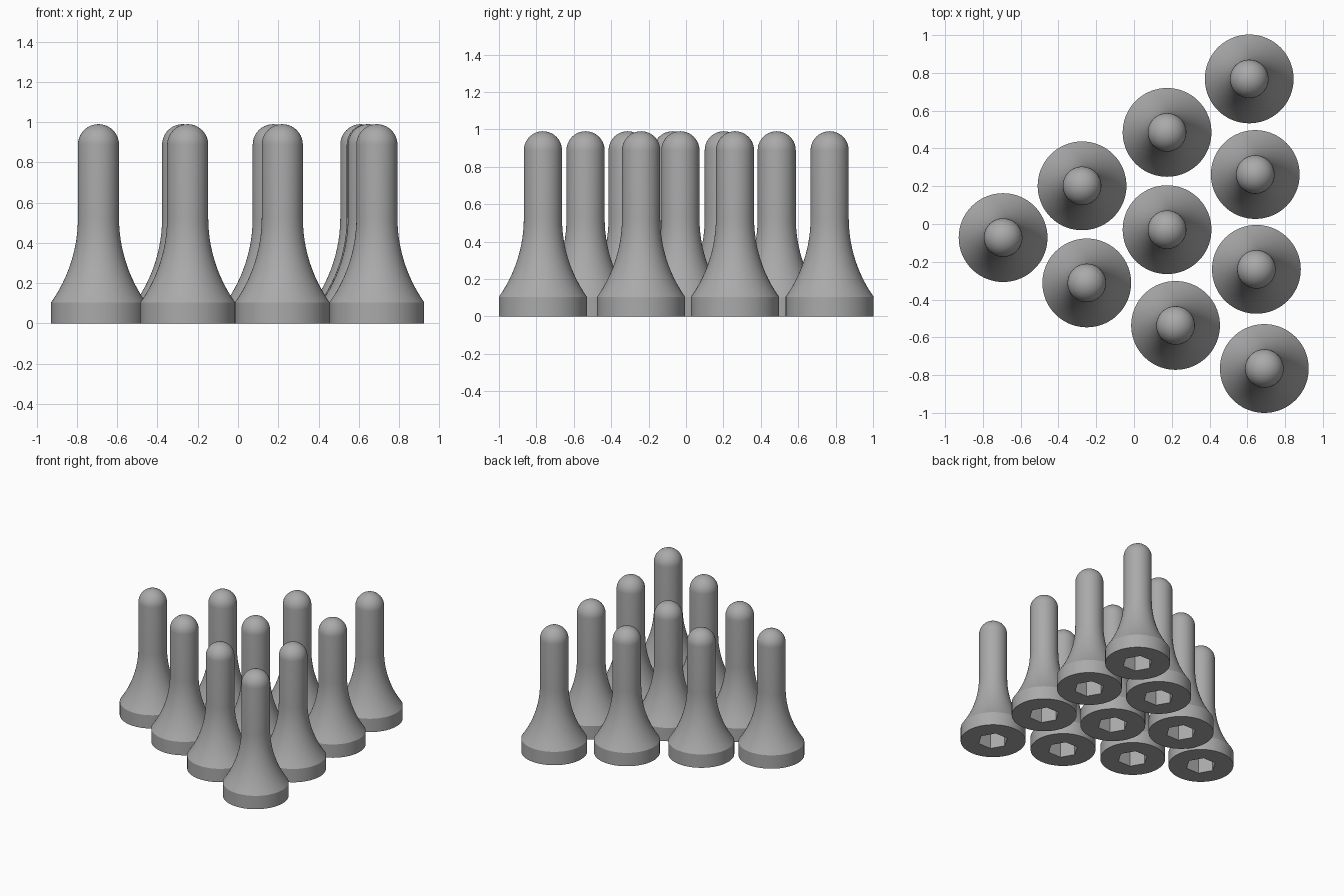
import bpy, bmesh, math

if "Cube" in bpy.data.objects:
    bpy.data.objects.remove(bpy.data.objects["Cube"], do_unlink=True)

BASE_R, BASE_H = 0.235, 0.105
SHAFT_R, FLARE_TOP, TOP = 0.102, 0.525, 0.99
SEGMENTS = 72

grey = bpy.data.materials.new("plain grey")
grey.use_nodes = True
colour = (0.4, 0.4, 0.4, 1)
grey.diffuse_color = colour
grey.node_tree.nodes["Principled BSDF"].inputs["Base Color"].default_value = colour


def pin_profile():
    """Rim, concave flare, straight shaft and rounded tip."""
    pts = [(BASE_R, 0), (BASE_R, BASE_H)]
    rise, run = FLARE_TOP - BASE_H, BASE_R - SHAFT_R
    arc_r = (rise ** 2 + run ** 2) / (2 * run)
    sweep = math.asin(rise / arc_r)
    for i in range(1, 13):
        a = sweep * (1 - i / 12)
        pts.append((SHAFT_R + arc_r * (1 - math.cos(a)),
                    FLARE_TOP - arc_r * math.sin(a)))
    for i in range(10):
        a = math.pi / 2 * i / 10
        pts.append((SHAFT_R * math.cos(a), TOP - SHAFT_R + SHAFT_R * math.sin(a)))
    return pts


def ring(bm, radius, z, count, turn=0):
    return [bm.verts.new((radius * math.cos(turn + math.tau * i / count),
                          radius * math.sin(turn + math.tau * i / count), z))
            for i in range(count)]


def skin(bm, low, high):
    n = len(low)
    for i in range(n):
        j = (i + 1) % n
        bm.faces.new((low[i], low[j], high[j], high[i]))


def loop_edges(bm, loop):
    return [bm.edges.get((v, loop[i - 1])) for i, v in enumerate(loop)]


def build_pin_mesh():
    bm = bmesh.new()
    # turned body
    rings = [ring(bm, r, z, SEGMENTS) for r, z in pin_profile()]
    for low, high in zip(rings, rings[1:]):
        skin(bm, low, high)
    tip = bm.verts.new((0, 0, TOP))
    for i, v in enumerate(rings[-1]):
        bm.faces.new((rings[-1][i - 1], v, tip))
    # hexagonal socket underneath
    turn = math.radians(0)
    mouth = ring(bm, 0.11, 0, 6, turn)
    roof = ring(bm, 0.11, 0.2, 6, turn)
    skin(bm, mouth, roof)
    bm.faces.new(roof)
    # underside around the socket
    bmesh.ops.triangle_fill(bm, use_beauty=True,
                            edges=loop_edges(bm, rings[0]) + loop_edges(bm, mouth))
    bmesh.ops.recalc_face_normals(bm, faces=bm.faces)
    mesh = bpy.data.meshes.new("pin")
    bm.to_mesh(mesh)
    bm.free()
    mesh.materials.append(grey)
    return mesh


# triangular rack, one row per diagonal
ROWS = {
    "back": [(0.61, 0.768), (0.175, 0.485), (-0.275, 0.202), (-0.693, -0.072)],
    "middle": [(0.642, 0.262), (0.175, -0.03), (-0.25, -0.312)],
    "front": [(0.648, -0.24), (0.22, -0.537)],
    "corner": [(0.69, -0.765)],
}
pin_mesh = build_pin_mesh()
pins = []
for row, spots in ROWS.items():
    for number, (x, y) in enumerate(spots, 1):
        pin = bpy.data.objects.new(f"{row}_pin_{number}", pin_mesh)
        pin.location = (x, y, 0)
        bpy.context.collection.objects.link(pin)
        pins.append(pin)

bpy.ops.object.select_all(action="DESELECT")
pins[0].select_set(True)
bpy.context.view_layer.objects.active = pins[0]
bpy.ops.object.shade_smooth_by_angle(angle=math.radians(30))
